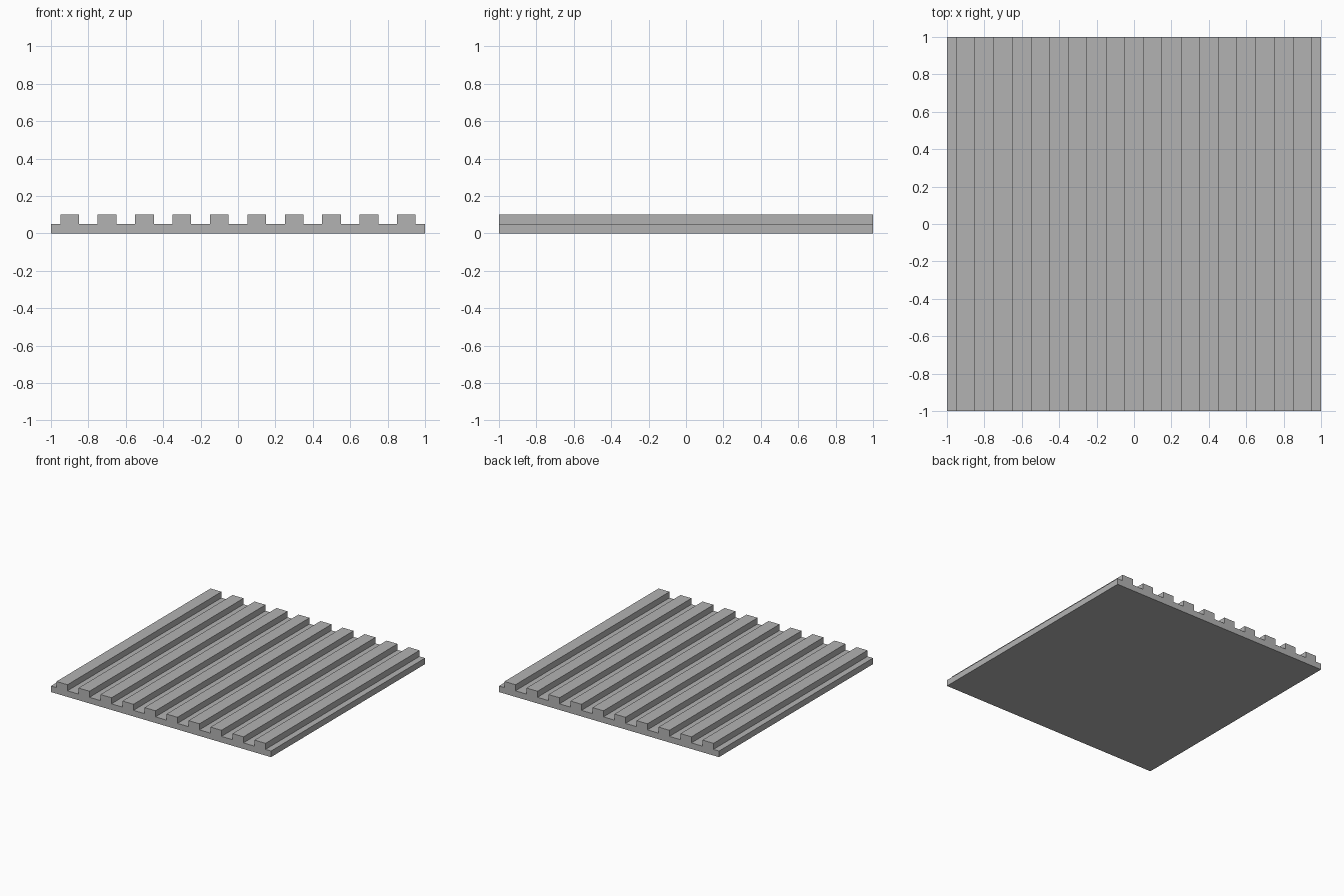
import bpy
import bmesh

cube = bpy.data.objects.get("Cube")
if cube:
    bpy.data.objects.remove(cube, do_unlink=True)

HALF = 1.0
BASE_TOP = 0.05
RIB_TOP = 0.10
RIB_WIDTH = 0.10
PITCH = 0.20
RIBS = 10

# Material
grey = bpy.data.materials.new("plain grey")
grey.use_nodes = True
colour = (0.45, 0.45, 0.45, 1)
grey.diffuse_color = colour
grey.node_tree.nodes["Principled BSDF"].inputs["Base Color"].default_value = colour

# Stepped cross-section: flat underside, evenly spaced square ribs on top
profile = [(HALF, 0), (HALF, BASE_TOP)]
for i in reversed(range(RIBS)):
    centre = (i - (RIBS - 1) / 2) * PITCH
    right, left = centre + RIB_WIDTH / 2, centre - RIB_WIDTH / 2
    profile += [(right, BASE_TOP), (right, RIB_TOP), (left, RIB_TOP), (left, BASE_TOP)]
profile += [(-HALF, BASE_TOP), (-HALF, 0)]

# Extrude the section from front to back
bm = bmesh.new()
section = bm.faces.new([bm.verts.new((x, -HALF, z)) for x, z in profile])
extruded = bmesh.ops.extrude_face_region(bm, geom=[section], use_keep_orig=True)
back = [v for v in extruded["geom"] if isinstance(v, bmesh.types.BMVert)]
bmesh.ops.translate(bm, verts=back, vec=(0, 2 * HALF, 0))
bmesh.ops.recalc_face_normals(bm, faces=bm.faces)

mesh = bpy.data.meshes.new("ribbed_panel")
bm.to_mesh(mesh)
bm.free()
mesh.materials.append(grey)
panel = bpy.data.objects.new("ribbed_panel", mesh)
bpy.context.collection.objects.link(panel)
